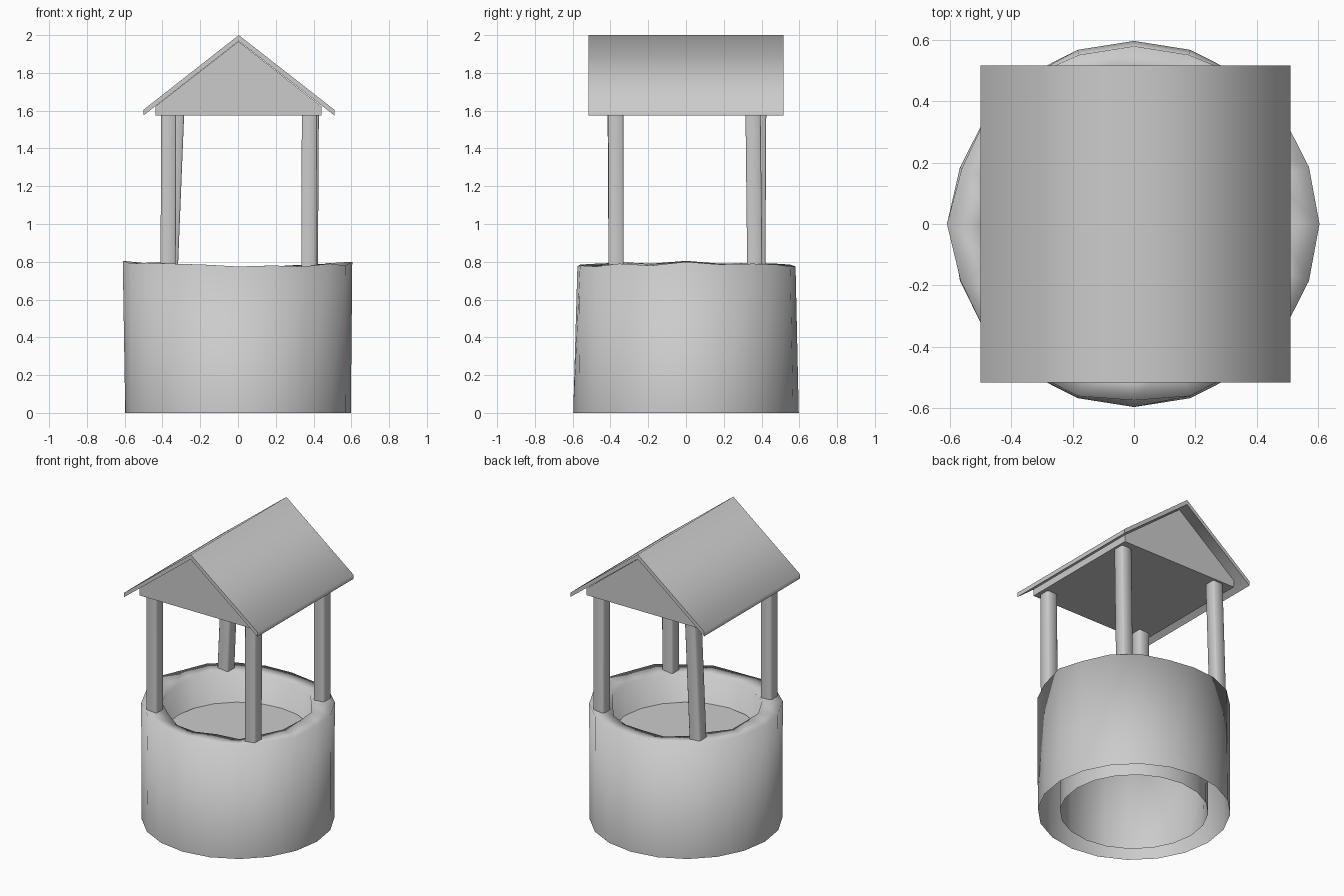
import bpy, bmesh, math
from mathutils import Vector

if "Cube" in bpy.data.objects:
    bpy.data.objects.remove(bpy.data.objects["Cube"])

SIDES = 20


def finish(bm, name, smooth=None):
    bmesh.ops.recalc_face_normals(bm, faces=bm.faces)
    me = bpy.data.meshes.new(name)
    bm.to_mesh(me)
    bm.free()
    ob = bpy.data.objects.new(name, me)
    bpy.context.collection.objects.link(ob)
    if smooth is not None:
        bpy.ops.object.select_all(action='DESELECT')
        ob.select_set(True)
        bpy.context.view_layer.objects.active = ob
        bpy.ops.object.shade_smooth_by_angle(angle=math.radians(smooth))
    return ob


def ring(bm, radii, heights):
    return [bm.verts.new((r * math.cos(2 * math.pi * i / SIDES),
                          r * math.sin(2 * math.pi * i / SIDES), z))
            for i, (r, z) in enumerate(zip(radii, heights))]


def bridge(bm, a, b):
    n = len(a)
    for i in range(n):
        j = (i + 1) % n
        bm.faces.new((a[i], a[j], b[j], b[i]))


def prism(name, profile, y0, y1, smooth=None):
    bm = bmesh.new()
    a = [bm.verts.new((x, y0, z)) for x, z in profile]
    b = [bm.verts.new((x, y1, z)) for x, z in profile]
    bridge(bm, a, b)
    bm.faces.new(a)
    bm.faces.new(b)
    return finish(bm, name, smooth)


# Stone wall: worn, uneven rim between an outer and inner shell, open underneath
rim_r = [.605, .60, .60, .595, .58, .58, .58, .59, .595, .59,
         .61, .595, .60, .59, .59, .575, .59, .59, .60, .60]
rim_z = [.80, .785, .79, .785, .775, .775, .785, .79, .795, .79,
         .805, .79, .795, .79, .785, .775, .78, .775, .79, .78]
bm = bmesh.new()
outer_base = ring(bm, [.597] * SIDES, [0] * SIDES)
outer_top = ring(bm, rim_r, rim_z)
inner_top = ring(bm, [.465 + .01 * math.sin(i * 2.3) for i in range(SIDES)],
                 [z - .008 + .008 * math.sin(i * 1.7) for i, z in enumerate(rim_z)])
inner_base = ring(bm, [.46] * SIDES, [0] * SIDES)
bridge(bm, outer_base, outer_top)
bridge(bm, outer_top, inner_top)
bridge(bm, inner_top, inner_base)
finish(bm, "stone_wall", 180)

# Water surface
bm = bmesh.new()
bm.faces.new(ring(bm, [.46] * SIDES, [.58] * SIDES))
finish(bm, "water")


# Slightly crooked square posts, from bottom centre to top centre
def post(name, bottom, top, h=.04):
    bm = bmesh.new()
    rings = []
    for (x, y), z in ((bottom, .765), (top, 1.585)):
        rings.append([bm.verts.new((x + sx * h, y + sy * h, z))
                      for sx, sy in ((-1, -1), (1, -1), (1, 1), (-1, 1))])
    bridge(bm, *rings)
    for r in rings:
        bm.faces.new(r)
    uprights = [e for e in bm.edges if abs(e.verts[0].co.z - e.verts[1].co.z) > .5]
    bmesh.ops.bevel(bm, geom=uprights, offset=.007, segments=1, affect='EDGES')
    finish(bm, name, 50)


post("front_left_post", (-.37, -.37), (-.367, -.375))
post("front_right_post", (.375, -.37), (.378, -.372))
post("back_left_post", (-.358, .38), (-.325, .385))
post("back_right_post", (.383, .364), (.388, .355))

# Solid gable block under the roof
prism("gable", [(-.438, 1.575), (.443, 1.575), (.443, 1.622),
                (.003, 1.966), (-.438, 1.622)], -.44, .44)

# Folded roof sheet, soft across the ridge
prism("roof", [(-.50, 1.605), (.004, 2.0), (.51, 1.605),
               (.51, 1.575), (.004, 1.968), (-.50, 1.575)], -.517, .517, 80)
